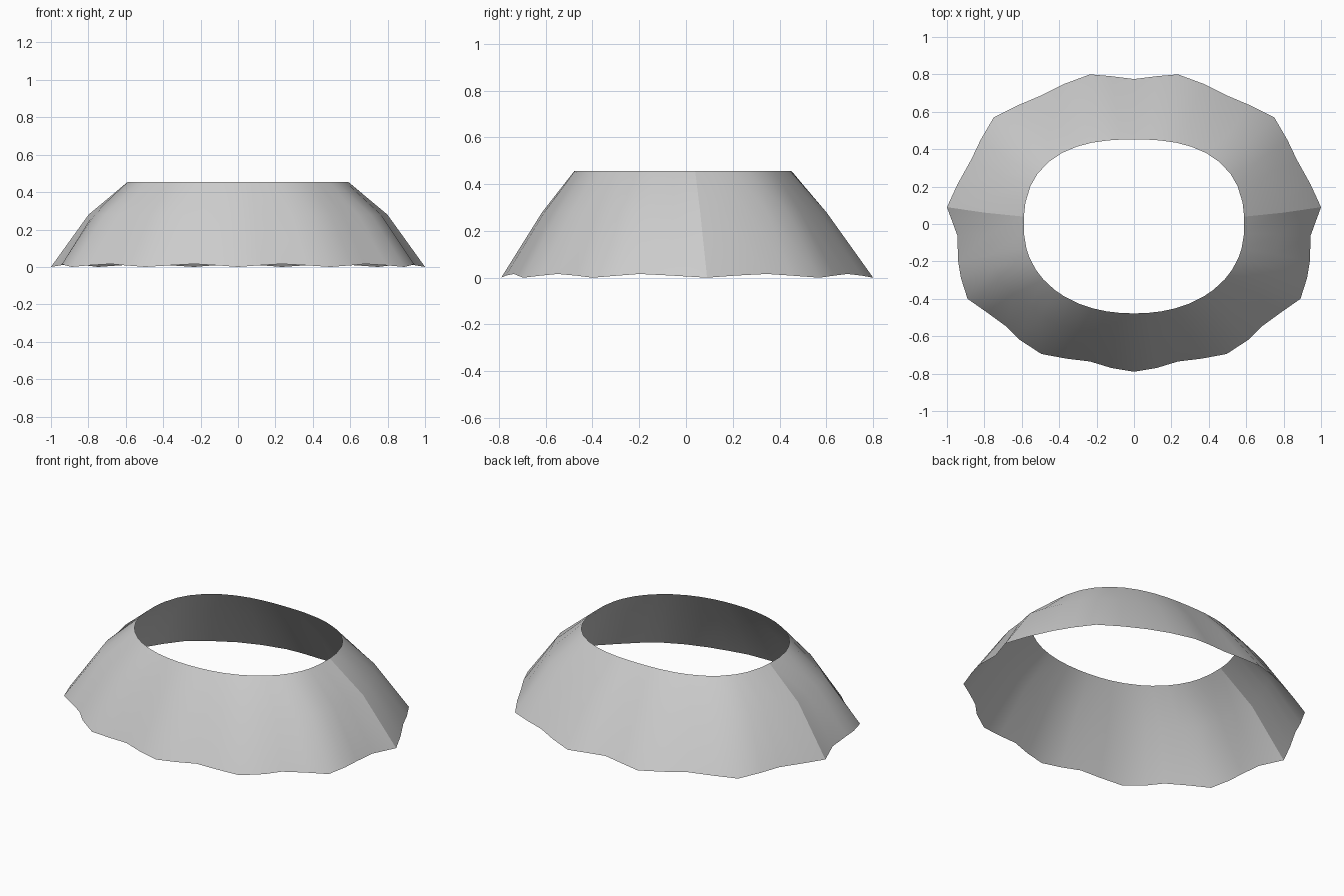
import bpy, bmesh, math

cube = bpy.data.objects.get("Cube")
if cube:
    bpy.data.objects.remove(cube)

TOP = 0.455
RUFFLE = 4  # hem points per ruffle
SEAM = 12   # hem point where front and back panels meet

# Half of the ruffled hem, from front centre to back centre
hem_half = [
    (0, -.79), (.12, -.77), (.235, -.735), (.36, -.72),
    (.495, -.695), (.61, -.62), (.68, -.55), (.79, -.47),
    (.89, -.4), (.925, -.29), (.94, -.2), (.945, -.06),
    (1, .09), (.945, .21), (.87, .345), (.82, .45),
    (.75, .57), (.62, .635), (.49, .69), (.37, .75),
    (.235, .8), (.12, .79), (0, .775),
]


def waist_point(x, y):
    """Rounded opening, squarer towards the back."""
    a = math.atan2(y / .8, x)
    c, s = math.cos(a), math.sin(a)
    n = 2.5 if s > 0 else 2.15
    r = (abs(c) ** n + abs(s) ** n) ** (-1 / n)
    return .59 * r * c, .465 * r * s - .013


def spoke(i, side):
    """Waist, bulge and hem positions along one spoke."""
    x, y = hem_half[i]
    lift = (0, .009, .016, .009)[i % RUFFLE]
    wx, wy = waist_point(x, y)
    t = .4
    mx = (wx + (x - wx) * t) * 1.06
    my = (wy + (y - wy) * t) * 1.02
    return [(side * wx, wy, TOP), (side * mx, my, .28), (side * x, y, lift)]


# Skirt: an open sheet lofted around all spokes
last = len(hem_half) - 1
order = [(i, 1) for i in range(last + 1)] + [(i, -1) for i in range(last - 1, 0, -1)]
bm = bmesh.new()
rows = [[bm.verts.new(p) for p in spoke(i, side)] for i, side in order]
for a, b in zip(rows, rows[1:] + rows[:1]):
    for k in range(2):
        bm.faces.new((a[k], a[k + 1], b[k + 1], b[k])).smooth = True

# Crisp side seams
for (i, side), row in zip(order, rows):
    if i == SEAM:
        for k in range(2):
            bm.edges.get((row[k], row[k + 1])).smooth = False

mesh = bpy.data.meshes.new("skirt")
bm.to_mesh(mesh)
bm.free()
skirt = bpy.data.objects.new("skirt", mesh)
bpy.context.collection.objects.link(skirt)

# Plain grey cloth
cloth = bpy.data.materials.new("grey cloth")
cloth.use_nodes = True
colour = (.6, .6, .6, 1)
cloth.diffuse_color = colour
cloth.node_tree.nodes["Principled BSDF"].inputs["Base Color"].default_value = colour
mesh.materials.append(cloth)
